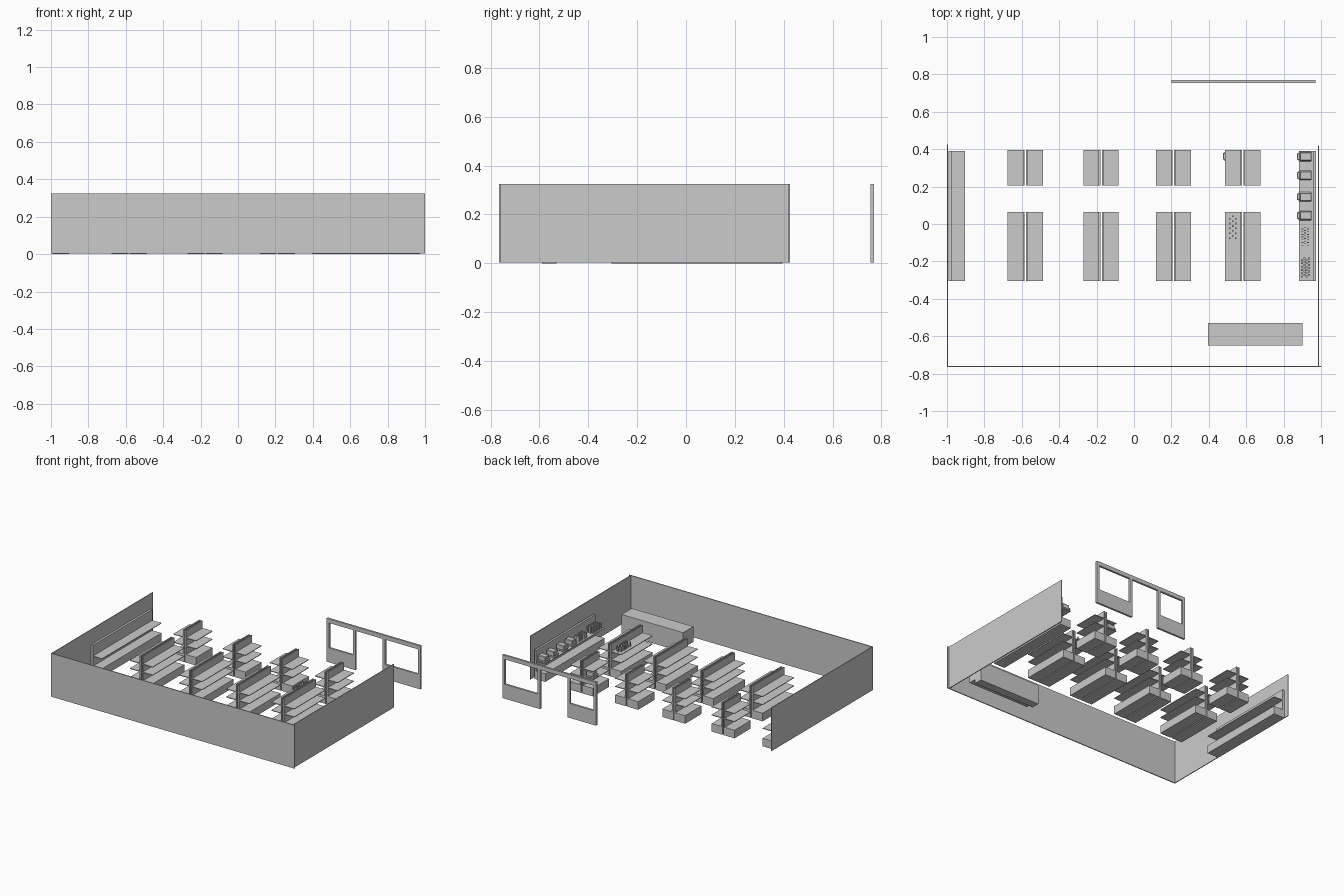
import bpy, bmesh
from mathutils import Vector

if "Cube" in bpy.data.objects:
    bpy.data.objects.remove(bpy.data.objects["Cube"])


def boxes(name, parts, bevel=0.0):
    """One object from boxes given as (x0, x1, y0, y1, z0, z1)."""
    bm = bmesh.new()
    for x0, x1, y0, y1, z0, z1 in parts:
        vs = bmesh.ops.create_cube(bm, size=1)["verts"]
        for v in vs:
            v.co = Vector((x0 + (v.co.x + .5) * (x1 - x0),
                           y0 + (v.co.y + .5) * (y1 - y0),
                           z0 + (v.co.z + .5) * (z1 - z0)))
    me = bpy.data.meshes.new(name)
    bm.to_mesh(me)
    bm.free()
    ob = bpy.data.objects.new(name, me)
    bpy.context.collection.objects.link(ob)
    if bevel:
        m = ob.modifiers.new("bevel", 'BEVEL')
        m.width, m.segments = bevel, 1
    return ob


H = 0.325

# Shop walls, open at the back and without a floor
boxes("front_wall", [(-1, 1, -.765, -.758, .003, H)])
boxes("left_wall", [(-1, -.994, -.758, .425, .003, H)])
boxes("right_wall", [(.983, .989, -.758, .42, .003, H)])

# Shop front frame: two windows beside an open doorway
frame = [(.2, .97, .755, .77, .295, H)]
for a, b in ((.2, .435), (.66, .97)):
    frame += [(a, a + .02, .755, .77, .003, .295),
              (b - .02, b, .755, .77, .003, .295),
              (a + .02, b - .02, .755, .77, .003, .11)]
boxes("window_front", frame)


def shelf_unit(name, back, s, y0, y1, shelves, top, depth=.09, panel=.009):
    """Base, back panel and shelves; s is the side the shelves face."""
    def span(a, b):
        return tuple(sorted((back + s * a, back + s * b)))
    parts = [(*span(panel, depth), y0, y1, 0, .06),
             (*span(0, panel), y0, y1, 0, top)]
    parts += [(*span(panel, depth), y0, y1, z, z + .005) for z in shelves]
    boxes(name, parts)


# Double-sided aisle shelves
for i, x in enumerate((-.581, -.176, .211, .581)):
    for row, (y0, y1) in (("front", (-.305, .065)), ("back", (.205, .395))):
        for side, s in (("left", -1), ("right", 1)):
            shelf_unit(f"aisle_shelf_{row}_{i}_{side}", x + s * .004, s,
                       y0, y1, (.12, .18), .24)

# Wall shelves
shelf_unit("wall_shelf_left", -.993, 1, -.305, .39, (.13,), .215, panel=.016)
shelf_unit("wall_shelf_right", .973, -1, -.305, .39, (.13,), .215, panel=.016)

# Counter with recessed plinth
boxes("counter", [(.395, .9, -.65, -.53, .03, .145),
                  (.395, .9, -.59, -.53, 0, .03)])


# Small appliances on the shelves
def appliance(name, x, y, z):
    boxes(name, [(x - .032, x + .037, y - .025, y + .025, z, z + .01),
                 (x - .025, x + .037, y - .022, y + .022, z + .01, z + .045),
                 (x - .04, x - .025, y - .018, y + .018, z + .02, z + .03)],
          bevel=.003)


for i, y in enumerate((.045, .145, .26, .36)):
    appliance(f"appliance_{i}", .912, y, .135)
appliance("appliance_aisle", .515, .362, .125)


# Small goods standing in rows
def goods(name, xs, y0, y1, n, z, w, d, h):
    parts = []
    for j, x in enumerate(xs):
        for i in range(n):
            y = y0 + (y1 - y0) * (i + .5 * (j % 2)) / n
            parts.append((x - w / 2, x + w / 2, y, y + d, z, z + h))
    boxes(name, parts)


goods("goods_packets", (.9, .915, .93), -.115, -.015, 7, .135, .01, .004, .04)
goods("goods_jars", (.899, .911, .923, .935), -.285, -.18, 6, .135, .01, .009, .045)
goods("goods_aisle", (.512, .528, .544), -.08, .05, 5, .185, .007, .009, .035)
